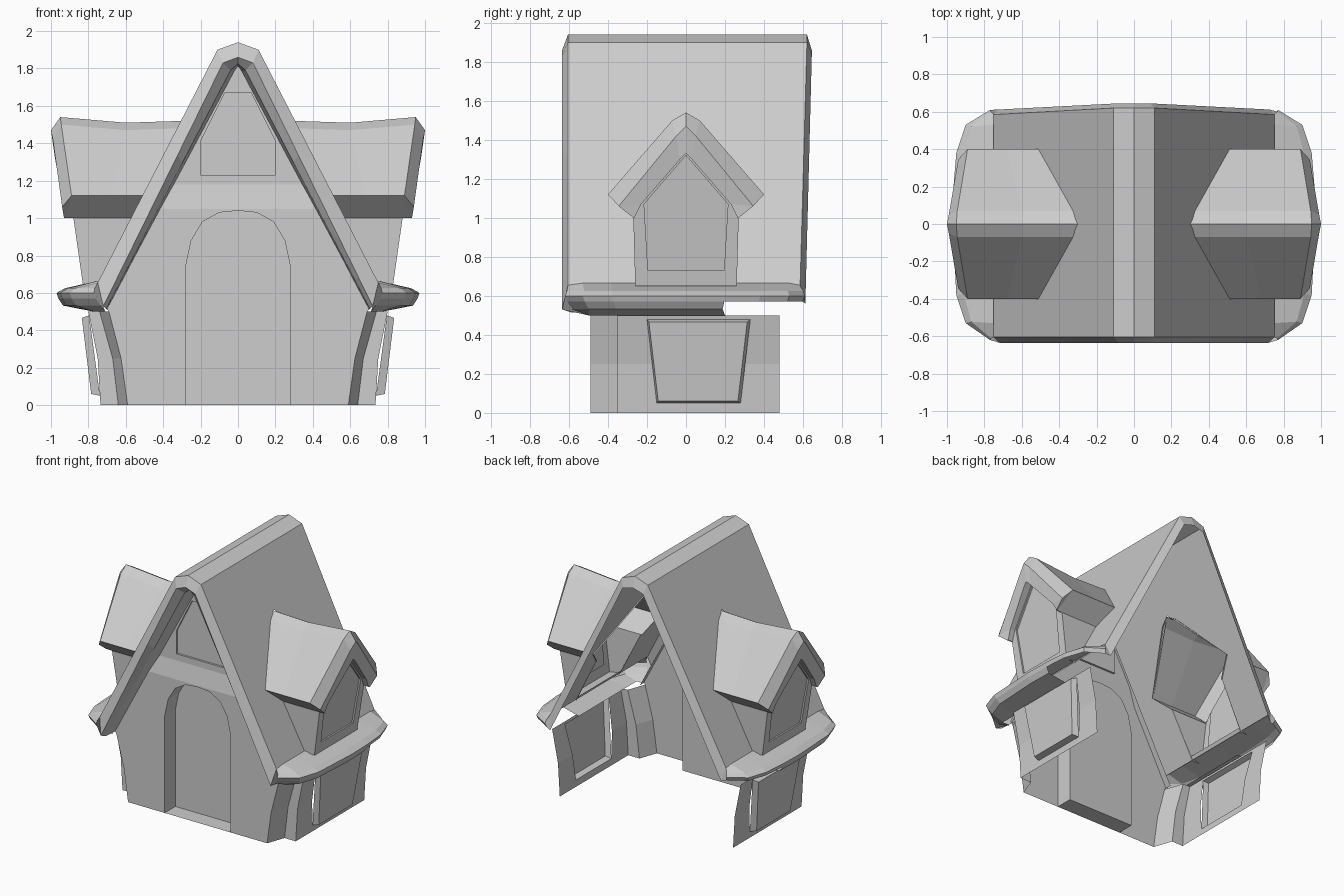
import bpy, bmesh
from mathutils import Vector

cube = bpy.data.objects.get("Cube")
if cube:
    bpy.data.objects.remove(cube, do_unlink=True)

grey = bpy.data.materials.new("plain_grey")
grey.use_nodes = True
grey.diffuse_color = (0.61, 0.61, 0.61, 1)
grey.node_tree.nodes["Principled BSDF"].inputs["Base Color"].default_value = (0.61, 0.61, 0.61, 1)


def finish(name, bm, axes=(True, False, False)):
    """Orient faces outward, make the object and mirror it."""
    bmesh.ops.remove_doubles(bm, verts=bm.verts, dist=0.0005)
    bmesh.ops.recalc_face_normals(bm, faces=bm.faces)
    ref = Vector((0.1, 0, 0.5))
    if sum(f.normal.dot(f.calc_center_median() - ref) * f.calc_area() for f in bm.faces) < 0:
        bmesh.ops.reverse_faces(bm, faces=bm.faces)
    me = bpy.data.meshes.new(name)
    bm.to_mesh(me)
    bm.free()
    me.materials.append(grey)
    ob = bpy.data.objects.new(name, me)
    bpy.context.collection.objects.link(ob)
    mod = ob.modifiers.new("mirror", "MIRROR")
    mod.use_axis = axes
    mod.merge_threshold = 0.0005


def loft(bm, rows, closed=False):
    """Bridge rows of points with quads."""
    vs = [[bm.verts.new(p) for p in r] for r in rows]
    n = len(rows[0])
    for a, b in zip(vs, vs[1:]):
        for i in range(n if closed else n - 1):
            j = (i + 1) % n
            bm.faces.new((a[i], a[j], b[j], b[i]))


def ngon(bm, pts):
    bm.faces.new([bm.verts.new(p) for p in pts])


def cut_hole(bm, outline):
    """Cut a convex opening, given counter-clockwise (y, z) points, through a side sheet."""
    planes = []
    for (y0, z0), (y1, z1) in zip(outline, outline[1:] + outline[:1]):
        planes.append((Vector((0, y0, z0)), Vector((0, z1 - z0, y0 - y1)).normalized()))
    for co, no in planes:
        bmesh.ops.bisect_plane(bm, geom=bm.verts[:] + bm.edges[:] + bm.faces[:],
                               plane_co=co, plane_no=no)
    hole = [f for f in bm.faces
            if all((f.calc_center_median() - co).dot(no) < 0 for co, no in planes)]
    bmesh.ops.delete(bm, geom=hole, context="FACES")


def at_y(profile, y):
    return [(x, y, z) for x, z in profile]


def roof_x(z):
    return 0.11 + (1.9 - z) * 0.514


# Main roof: outer sheet, bevelled rakes and the return to the gable wall
outer = [(0, 1.94), (0.11, 1.9), (0.75, 0.655)]
middle = [(0, 1.86), (0.08, 1.83), (0.72, 0.53)]
lower = [(0, 1.825), (0.04, 1.79), (0.705, 0.515)]
inner = [(0, 1.81), (0.02, 1.78), (0.70, 0.51)]
bm = bmesh.new()
back = [(0, 0.62, 1.94), (0.11, 0.62, 1.9), (0.75, 0.585, 0.655)]
back_lip = [(0, 0.645, 1.86), (0.085, 0.645, 1.835), (0.725, 0.612, 0.56)]
loft(bm, [at_y(inner, -0.44), at_y(lower, -0.59), at_y(middle, -0.635),
          at_y(outer, -0.605), back, back_lip])
# Openings into the dormers
cut_hole(bm, [(-0.26, 0.68), (0.26, 0.68), (0.27, 1.0), (-0.27, 1.0)])
cut_hole(bm, [(-0.27, 1.0), (0.27, 1.0), (0.4, 1.12), (0, 1.53), (-0.4, 1.12)])
finish("main_roof", bm)

# Flared eaves with a soffit that stops short of the open back
bm = bmesh.new()
edge = [(-0.62, 0.77), (-0.53, 0.9), (-0.38, 0.95), (0, 0.97), (0.2, 0.965),
        (0.38, 0.95), (0.53, 0.9), (0.61, 0.77)]
top = [(0.75, max(-0.605, min(0.585, y)), 0.655 + 0.01 * (abs(y) < 0.55)) for y, x in edge]
bevel = [(0.75 + (x - 0.75) * 0.8, y * 0.985, 0.625) for y, x in edge]
rim = [(x, y, 0.6) for y, x in edge]
low = [(x - 0.01, y * 0.98, 0.57) for y, x in edge]
loft(bm, [top, bevel, rim, low])
under = [(x - 0.035, y * 0.94, 0.532) for y, x in edge[:5]]
soffit = [(0.71 + 0.06 * (y > -0.55), max(y, -0.5), 0.5) for y, x in edge[:5]]
loft(bm, [low[:5], under, soffit])
ngon(bm, [top[0], bevel[0], rim[0], low[0], under[0], soffit[0], (0.72, -0.635, 0.53)])
ngon(bm, [top[-1], bevel[-1], rim[-1], low[-1], back_lip[-1]])
finish("eaves", bm)

# Side walls with the notched corner posts, open behind the windows
window = [(-0.15, 0.05), (0.28, 0.05), (0.33, 0.48), (-0.2, 0.48)]
bm = bmesh.new()
rows = []
for z, front, notch, side in [(0, 0.59, 0.64, 0.735), (0.25, 0.625, 0.67, 0.75), (0.5, 0.69, 0.74, 0.8)]:
    rows.append([(front, -0.49, z), (notch, -0.35, z), (side, -0.35, z), (side, 0.48, z)])
loft(bm, rows)
cut_hole(bm, window)
finish("side_walls", bm)

# Front wall around the arched doorway
arch = [(0.28, 0), (0.28, 0.74), (0.25, 0.88), (0.19, 0.98), (0.1, 1.03), (0, 1.04)]
bm = bmesh.new()
wall = [(0.59, 0), (0.625, 0.25), (0.69, 0.5), (0.71, 0.53), (0.43, 1.05), (0, 1.05)]
ngon(bm, at_y(wall + arch[::-1], -0.49))
finish("front_wall", bm)

# Door set back in its recess, with a threshold
bm = bmesh.new()
loft(bm, [at_y(arch, -0.49), at_y(arch, -0.36)])
ngon(bm, at_y(arch + [(0, 0)], -0.36))
ngon(bm, [(0, -0.49, 0), (0.28, -0.49, 0), (0.28, -0.36, 0), (0, -0.36, 0)])
finish("door", bm)

# Sloping ledge above the door
bm = bmesh.new()
ngon(bm, [(0, -0.49, 1.05), (0.43, -0.49, 1.05), (0.36, -0.46, 1.18), (0, -0.46, 1.18)])
finish("gable_ledge", bm)

# Upper gable with a shallow panel
panel = [(0, 1.67), (0.07, 1.67), (0.2, 1.41), (0.2, 1.23), (0, 1.23)]
bm = bmesh.new()
ngon(bm, at_y([(0, 1.18), (0.36, 1.18), (0, 1.83)] + panel, -0.46))
loft(bm, [at_y(panel, -0.46), at_y(panel, -0.445)])
ngon(bm, at_y(panel, -0.445))
finish("upper_gable", bm)

# Tapered window boxes on the side walls
bm = bmesh.new()
base = [(0.738 + 0.058 * (z > 0.3), y, z) for y, z in window]
face = [(0.785 + 0.05 * (z > 0.3), y * 0.95, 0.06 + (z - 0.05) * 0.945) for y, z in window]
loft(bm, [base, face], closed=True)
ngon(bm, face)
finish("side_windows", bm)


# Dormer roofs: sagging sheet, bevelled fascia and return to the wall
def wall_x(z):
    return 0.83 + (z - 0.65) * 0.143


def section(points, xs):
    return [(x, y, z) for (y, z), x in zip(points, xs)]


shell = [(0, 1.54), (0.07, 1.5), (0.4, 1.12), (0.27, 1.0)]
fascia = [(0, 1.47), (0.05, 1.42), (0.345, 1.06), (0.27, 1.0)]
lining = [(0, 1.33), (0.03, 1.3), (0.23, 1.07), (0.265, 1.0)]
sag = [(y, z - 0.03 * (z > 1.2)) for y, z in shell]
rear = [(y, z - 0.02 * (z > 1.2)) for y, z in shell]
bm = bmesh.new()
loft(bm, [section(rear, [roof_x(z) - 0.01 for y, z in rear]),
          section(sag, [0.6, 0.6, 0.68, 0.7]),
          section(shell, [0.95, 0.945, 0.89, 0.925]),
          section(fascia, [1.0, 0.99, 0.94, 0.93]),
          section(lining, [0.98, 0.975, 0.93, 0.92]),
          section(lining, [wall_x(z) for y, z in lining])])
finish("dormer_roofs", bm, (True, True, False))

# Dormer walls with shallow window panels
bm = bmesh.new()
pane = [(0, 0.73), (0.195, 0.73), (0.215, 1.07), (0, 1.32)]
frame = [(0, 1.34), (0.24, 1.07), (0.27, 1.0), (0.26, 0.65), (0, 0.65)]
flush = [(wall_x(z), y, z) for y, z in pane]
sunk = [(x - 0.012, y, z) for x, y, z in flush]
ngon(bm, [(wall_x(z), y, z) for y, z in frame] + flush)
loft(bm, [flush, sunk])
ngon(bm, sunk)
ngon(bm, [(wall_x(0.65), 0.26, 0.65), (wall_x(1), 0.27, 1.0),
          (roof_x(1), 0.27, 1.0), (roof_x(0.66), 0.26, 0.65)])
finish("dormer_walls", bm, (True, True, False))
